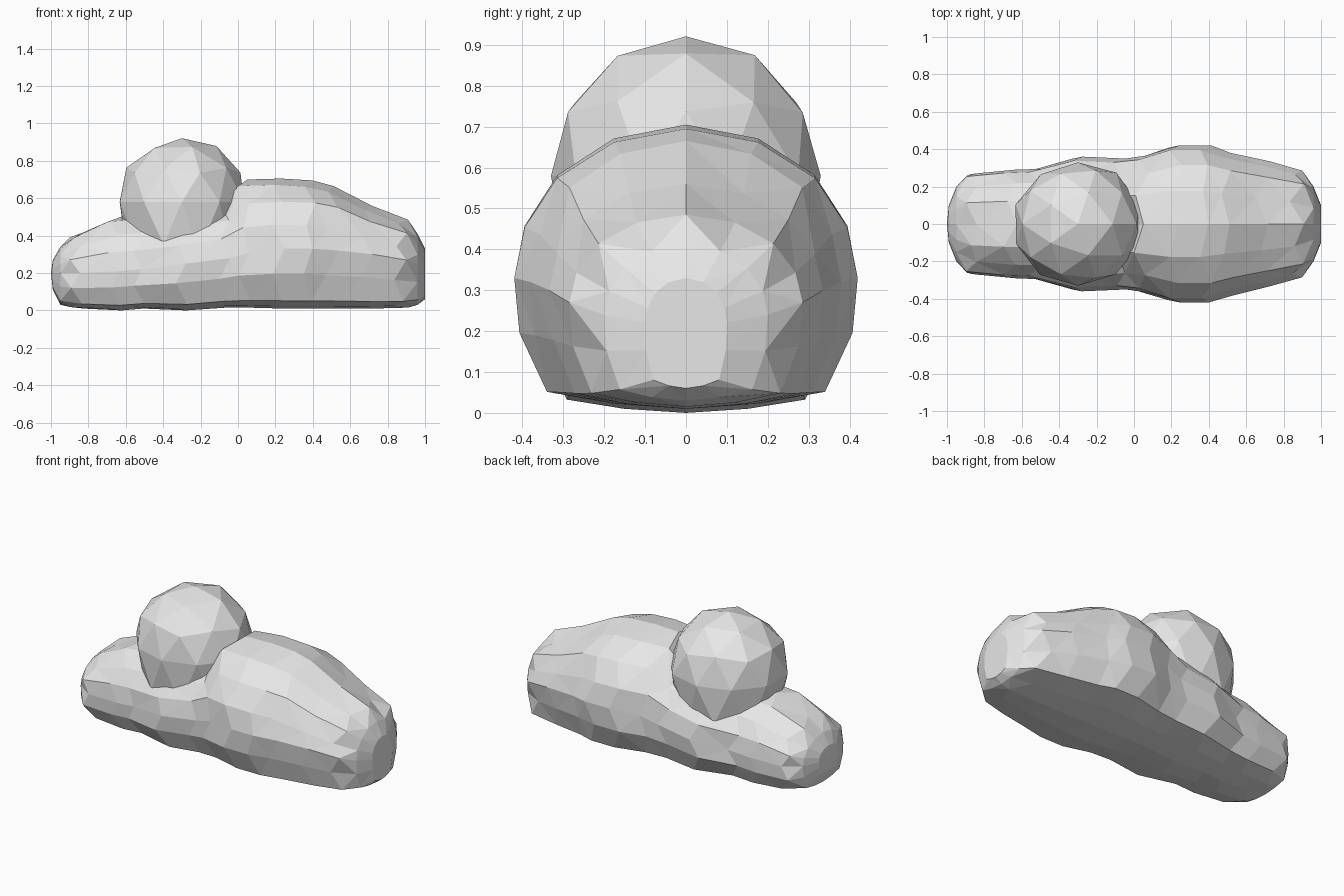
import bpy, bmesh, random
from mathutils import Vector

random.seed(4)
cube = bpy.data.objects.get("Cube")
if cube:
    bpy.data.objects.remove(cube, do_unlink=True)

grey = bpy.data.materials.new("pale_grey")
grey.use_nodes = True
grey.diffuse_color = (0.8, 0.8, 0.8, 1)
grey.node_tree.nodes["Principled BSDF"].inputs["Base Color"].default_value = (0.8, 0.8, 0.8, 1)


def make_object(name, bm):
    bmesh.ops.recalc_face_normals(bm, faces=bm.faces)
    mesh = bpy.data.meshes.new(name)
    bm.to_mesh(mesh)
    bm.free()
    mesh.materials.append(grey)
    obj = bpy.data.objects.new(name, mesh)
    bpy.context.collection.objects.link(obj)
    return obj


# Half cross-section: round above, nearly flat below
half = [(0, 1), (.42, .91), (.75, .67), (.94, .34), (1, 0),
        (.97, -.42), (.81, -.87), (.42, -.96), (0, -1)]
section = half + [(-u, v) for u, v in half[-2:0:-1]]

# Stations along the cloud: x, half width, widest height, top, bottom
stations = [
    (-.99, .1, .2, .27, .11), (-.95, .2, .2, .34, .03), (-.86, .27, .2, .41, .01),
    (-.66, .29, .21, .5, 0), (-.53, .295, .22, .51, .01), (-.3, .36, .25, .53, 0),
    (-.08, .35, .28, .58, .015), (.04, .365, .31, .7, .015), (.22, .42, .33, .705, .01),
    (.38, .42, .33, .695, .01), (.5, .38, .32, .665, .01), (.69, .335, .3, .56, .01),
    (.87, .285, .27, .485, .015), (.96, .2, .24, .41, .03), (1.0, .1, .22, .33, .06),
]

# Long lower cloud body, with slightly wandering facets
bm = bmesh.new()
rings = []
for i, (x, w, mid, top, low) in enumerate(stations):
    ring = []
    for j, (u, v) in enumerate(section):
        inner = 1 < i < len(stations) - 2
        shift = (.025 * (-1) ** j + random.uniform(-.015, .015)) if inner else 0
        z = mid + v * ((top - mid) if v > 0 else (mid - low))
        ring.append(bm.verts.new((x + shift, u * w, z)))
    rings.append(ring)
for i in range(len(rings) - 1):
    a, b = rings[i], rings[i + 1]
    for j in range(len(section)):
        k = (j + 1) % len(section)
        if j % 2:
            bm.faces.new((a[j], a[k], b[j]))
            bm.faces.new((a[k], b[k], b[j]))
        else:
            bm.faces.new((a[j], a[k], b[k]))
            bm.faces.new((a[j], b[k], b[j]))

# Faceted end caps
for ring, x, z in ((rings[0], -1, .2), (rings[-1], 1, .2)):
    tip = bm.verts.new((x, 0, z))
    for j in range(len(ring)):
        bm.faces.new((ring[j], ring[(j + 1) % len(ring)], tip))
body = make_object("cloud", bm)

# Tall upper puff, stretched down into the body
bm = bmesh.new()
bmesh.ops.create_icosphere(bm, subdivisions=2, radius=1)
for v in bm.verts:
    p = v.co * random.uniform(.98, 1.02)
    v.co = Vector((-.3 + p.x * .345, p.y * .335,
                   .58 + p.z * (.345 if p.z > 0 else .5)))
puff = make_object("upper_puff", bm)
puff.hide_render = True

# Fuse the two masses into one faceted surface
union = body.modifiers.new("fuse", 'BOOLEAN')
union.operation = 'UNION'
union.solver = 'EXACT'
union.object = puff
bpy.context.view_layer.update()
fused = bpy.data.meshes.new_from_object(
    body.evaluated_get(bpy.context.evaluated_depsgraph_get()))
body.modifiers.clear()
body.data = fused
bpy.data.objects.remove(puff, do_unlink=True)
for face in fused.polygons:
    face.use_smooth = False
